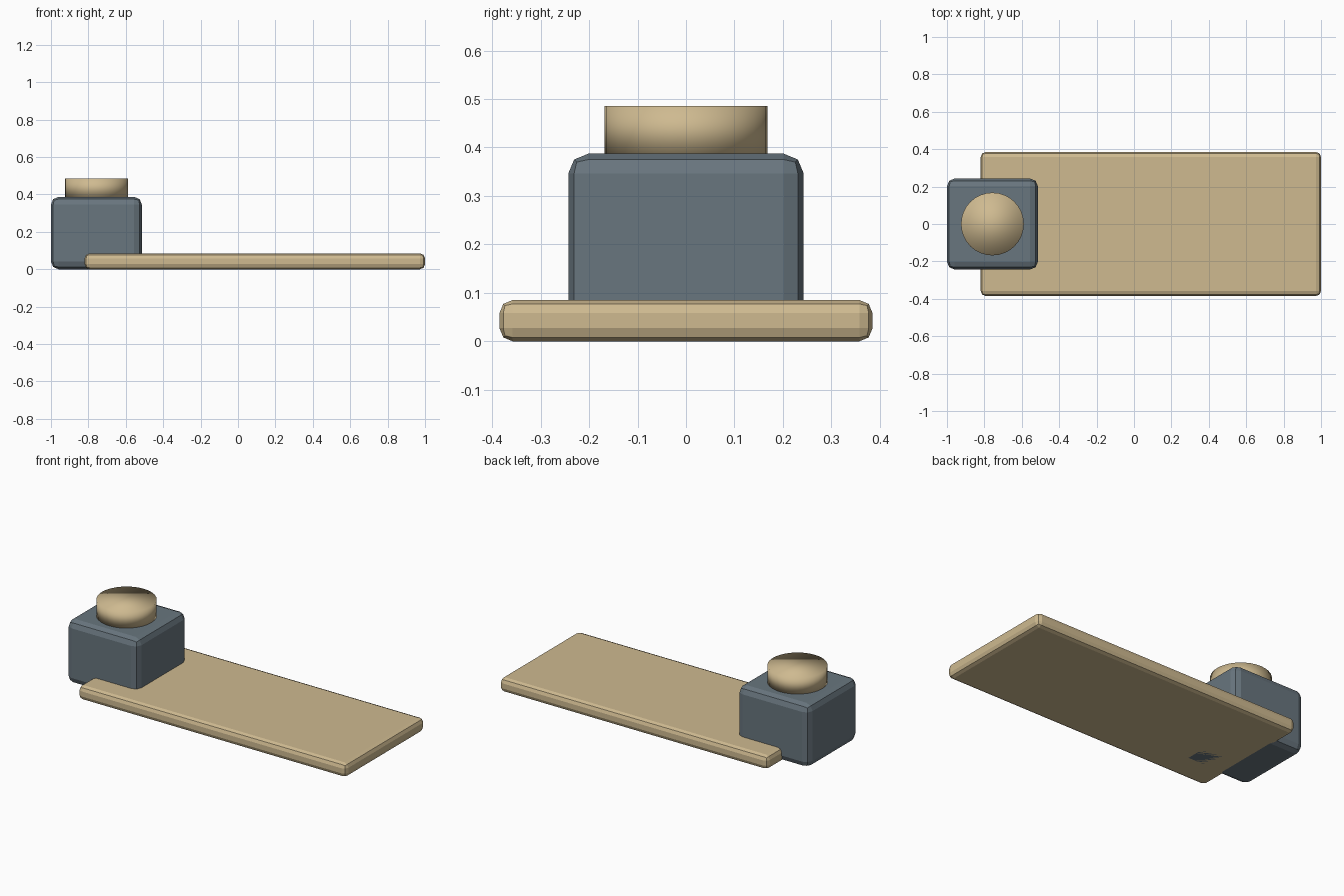
import bpy

if "Cube" in bpy.data.objects:
    bpy.data.objects.remove(bpy.data.objects["Cube"])


def material(name, color):
    mat = bpy.data.materials.new(name)
    mat.diffuse_color = (*color, 1)
    mat.use_nodes = True
    mat.node_tree.nodes["Principled BSDF"].inputs["Base Color"].default_value = mat.diffuse_color
    return mat


tan = material("tan", (0.62, 0.49, 0.28))
slate = material("slate", (0.14, 0.18, 0.21))


def bevelled_box(name, low, high, width, mat):
    """Box between two corners with every edge rounded in two steps."""
    bpy.ops.mesh.primitive_cube_add(
        size=1, location=[(a + b) / 2 for a, b in zip(low, high)])
    obj = bpy.context.object
    obj.name = name
    obj.scale = [b - a for a, b in zip(low, high)]
    bpy.ops.object.transform_apply(location=False, rotation=False, scale=True)
    bevel = obj.modifiers.new("rounded_edges", 'BEVEL')
    bevel.width = width
    bevel.segments = 2
    obj.data.materials.append(mat)
    return obj


# Long flat plate
bevelled_box("plate", (-0.82, -0.385, 0), (1.0, 0.385, 0.085), 0.027, tan)

# Block over the plate's left end
bevelled_box("block", (-1.0, -0.243, 0), (-0.514, 0.243, 0.387), 0.041, slate)

# Round knob on the block, shaded smooth all over
bottom, top = 0.383, 0.486
bpy.ops.mesh.primitive_cylinder_add(
    vertices=32, radius=0.168, depth=top - bottom,
    location=(-0.757, 0, (top + bottom) / 2))
knob = bpy.context.object
knob.name = "knob"
knob.data.materials.append(tan)
bpy.ops.object.shade_smooth()
